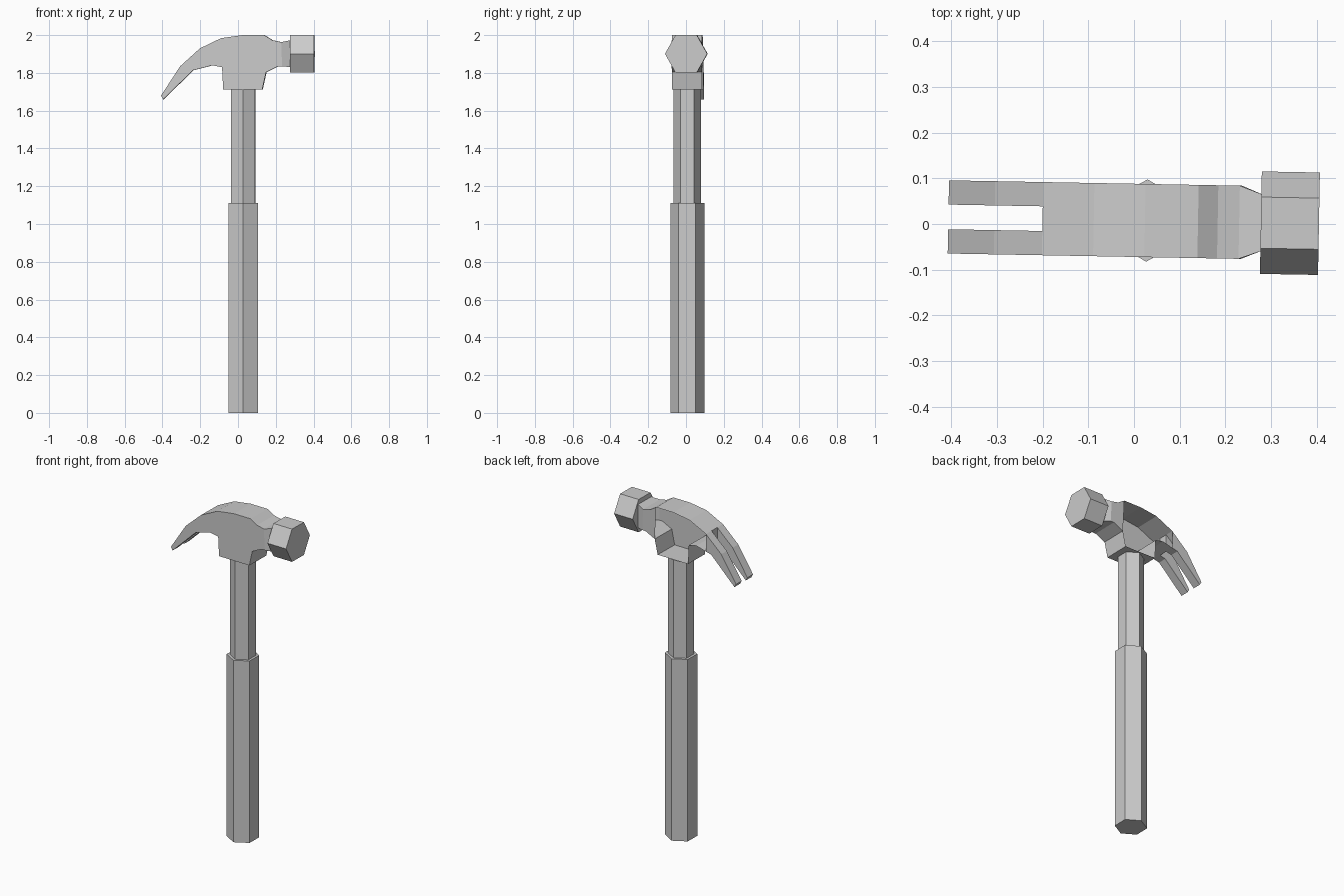
import bpy
import bmesh
import math
from mathutils import Matrix

cube = bpy.data.objects.get("Cube")
if cube:
    bpy.data.objects.remove(cube, do_unlink=True)

grey = bpy.data.materials.new("plain_grey")
grey.use_nodes = True
grey.diffuse_color = (0.6, 0.6, 0.6, 1)
grey.node_tree.nodes["Principled BSDF"].inputs["Base Color"].default_value = (0.6, 0.6, 0.6, 1)

# The whole tool is turned very slightly about its handle axis
AXIS_X, AXIS_Y = 0.028, 0.0075
TURN = (Matrix.Translation((AXIS_X, AXIS_Y, 0))
        @ Matrix.Rotation(math.radians(-1.05), 4, 'Z')
        @ Matrix.Translation((-AXIS_X, 0, 0)))

HALF = 0.08        # half thickness of the head
SLOT = 0.027       # half width of the slot between the claws


def finish(name, bm):
    bm.transform(TURN)
    mesh = bpy.data.meshes.new(name)
    bm.to_mesh(mesh)
    bm.free()
    mesh.materials.append(grey)
    obj = bpy.data.objects.new(name, mesh)
    bpy.context.collection.objects.link(obj)
    return obj


def hex_bar(name, radius, length, placement):
    """Six-sided capped bar with corners pointing along y."""
    bm = bmesh.new()
    bmesh.ops.create_cone(bm, cap_ends=True, segments=6, radius1=radius,
                          radius2=radius, depth=length)
    # put a corner on the y axis whatever the starting angle
    v = bm.verts[:][0].co
    spin = math.pi / 2 - math.atan2(v.y, v.x)
    bm.transform(placement @ Matrix.Rotation(spin, 4, 'Z'))
    return finish(name, bm)


def prism(bm, outline, y0, y1, skip=(), back=True):
    """Extrude a clockwise xz outline along y, leaving out some edges."""
    front = [bm.verts.new((x, y0, z)) for x, z in outline]
    rear = [bm.verts.new((x, y1, z)) for x, z in outline]
    n = len(outline)
    for i in range(n):
        if i not in skip:
            j = (i + 1) % n
            bm.faces.new((front[i], front[j], rear[j], rear[i]))
    bm.faces.new(front[::-1])
    if back:
        bm.faces.new(rear)


# Handle
for name, radius, low, high in (("grip", 0.09, 0, 1.11), ("shaft", 0.073, 1.11, 1.712)):
    hex_bar(name, radius, high - low,
            Matrix.Translation((AXIS_X, 0, (low + high) / 2)))

# Striking face
hex_bar("striking_face", 0.112, 0.127,
        Matrix.Translation((0.341, 0, 1.901)) @ Matrix.Rotation(math.pi / 2, 4, 'Y')
        @ Matrix.Scale(1.03, 4, (1, 0, 0)))

# Head body: hollow, open at the back and where claws and neck join
root_top, root_low = (-0.2, 1.93), (-0.2, 1.823)
neck_top, neck_low = (0.14, 2.0), (0.15, 1.804)
body = [root_top, (-0.088, 1.984), (0.024, 2.0), neck_top, neck_low,
        (0.13, 1.713), (-0.077, 1.713), (-0.083, 1.83), (-0.135, 1.84), root_low]
bm = bmesh.new()
prism(bm, body, -HALF, HALF, skip=(3, len(body) - 1), back=False)
# wall at the end of the slot
bm.faces.new([bm.verts.new((x, y, z)) for (x, z), y in
              ((root_low, -SLOT), (root_top, -SLOT), (root_top, SLOT), (root_low, SLOT))])
finish("head_body", bm)

# Pair of claws
claw = [(-0.406, 1.68), (-0.305, 1.835), root_top, root_low, (-0.236, 1.814), (-0.395, 1.66)]
for name, y0, y1 in (("front_claw", -HALF, -SLOT), ("back_claw", SLOT, HALF)):
    bm = bmesh.new()
    prism(bm, claw, y0, y1, skip=(2,))
    finish(name, bm)

# Neck: top point, bottom point and half thickness of each section
sections = [(neck_top, neck_low, HALF), ((0.183, 1.973), (0.214, 1.835), HALF),
            ((0.23, 1.963), (0.235, 1.835), HALF), ((0.279, 1.973), (0.279, 1.83), 0.062)]
bm = bmesh.new()
rings = []
for (xt, zt), (xb, zb), h in sections:
    rings.append([bm.verts.new(p) for p in
                  ((xt, -h, zt), (xt, h, zt), (xb, h, zb), (xb, -h, zb))])
for a, b in zip(rings, rings[1:]):
    for i in range(4):
        j = (i + 1) % 4
        bm.faces.new((a[i], b[i], b[j], a[j]))
finish("neck", bm)
